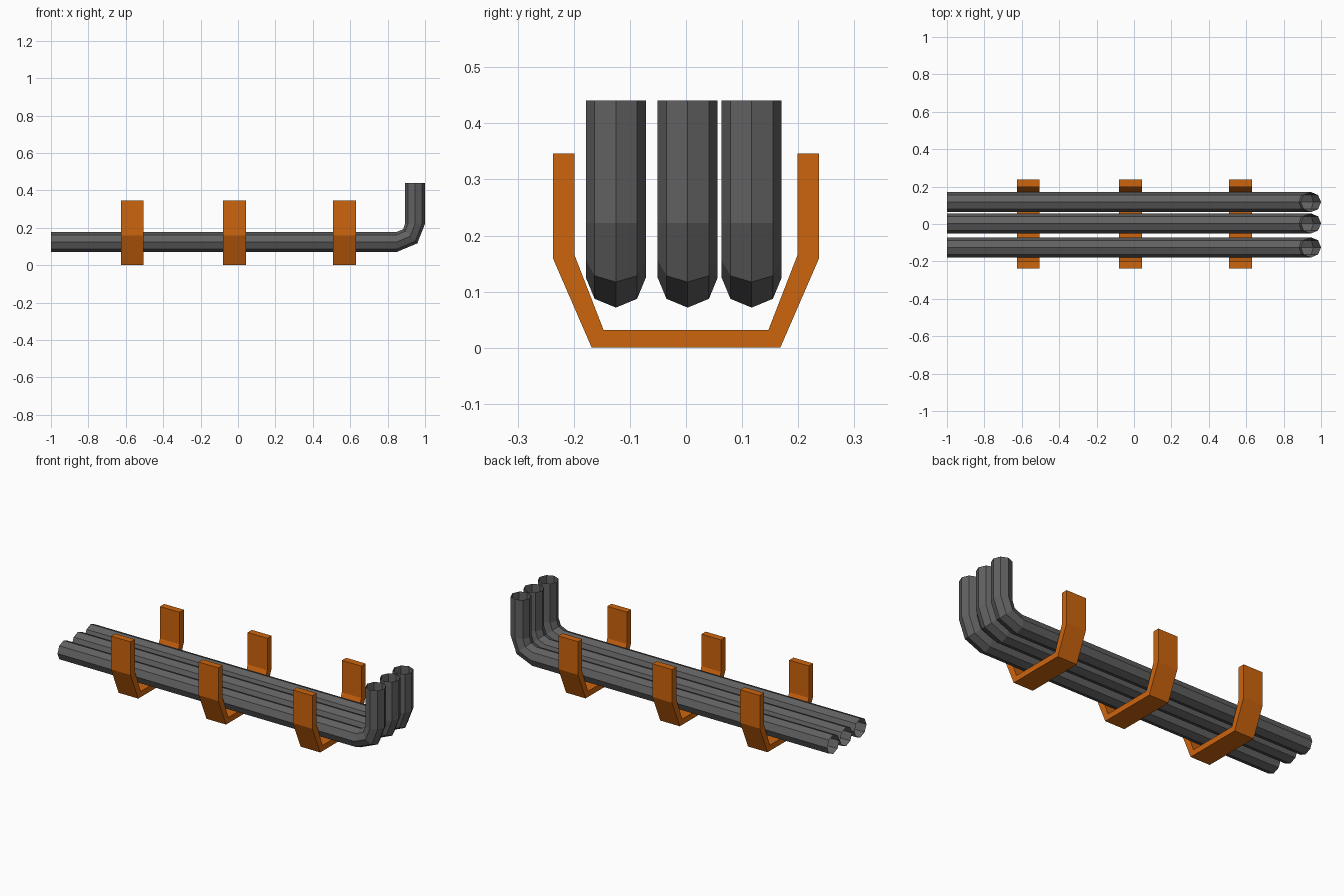
import bpy, bmesh, math
from mathutils import Vector

if "Cube" in bpy.data.objects:
    bpy.data.objects.remove(bpy.data.objects["Cube"])


def material(name, rgb):
    m = bpy.data.materials.new(name)
    m.diffuse_color = (*rgb, 1)
    m.use_nodes = True
    m.node_tree.nodes["Principled BSDF"].inputs["Base Color"].default_value = m.diffuse_color
    return m


ORANGE = material("orange bracket", (0.61, 0.13, 0.004))
GREY = material("dark grey pipe", (0.12, 0.12, 0.12))


def finish(name, bm, mat):
    bmesh.ops.recalc_face_normals(bm, faces=bm.faces)
    me = bpy.data.meshes.new(name)
    bm.to_mesh(me)
    bm.free()
    me.materials.append(mat)
    ob = bpy.data.objects.new(name, me)
    bpy.context.collection.objects.link(ob)
    return ob


# Open eight-sided pipe: horizontal run, two-segment elbow, short riser
R, SIDES = 0.0535, 8
PATH = [(-1.0, 0.125, 0), (0.85, 0.125, 0), (0.921, 0.155, 45),
        (0.9465, 0.222, 90), (0.9465, 0.441, 90)]  # x, z, heading


def pipe(name, y):
    bm = bmesh.new()
    rings = []
    for x, z, deg in PATH:
        h = math.radians(deg)
        up = Vector((-math.sin(h), 0, math.cos(h)))
        ring = []
        for i in range(SIDES):
            a = math.tau * i / SIDES
            p = Vector((x, y, z)) + up * (R * math.cos(a)) + Vector((0, R * math.sin(a), 0))
            ring.append(bm.verts.new(p))
        rings.append(ring)
    for a, b in zip(rings, rings[1:]):
        for i in range(SIDES):
            j = (i + 1) % SIDES
            # the heading is +x and the angle runs from up to +y
            bm.faces.new((a[i], b[i], b[j], a[j]))
    # open shell: make sure the faces point away from the pipe axis
    ob = finish(name, bm, GREY)
    f = ob.data.polygons[0]
    if f.normal.dot(f.center - Vector((f.center.x, y, 0.125))) < 0:
        ob.data.flip_normals()
    return ob


for n, y in (("front", -0.125), ("middle", 0.003), ("back", 0.117)):
    pipe(n + "_pipe", y)

# U-shaped hanger brackets: half profile mirrored, extruded along x
OUTER = [(0.237, 0.346), (0.237, 0.159), (0.168, 0.0)]
INNER = [(0.147, 0.032), (0.199, 0.166), (0.199, 0.346)]


def bracket(name, x, width=0.122):
    right = INNER + OUTER
    left = [(-y, z) for y, z in reversed(right)]
    bm = bmesh.new()
    ends = [[bm.verts.new((x + s * width / 2, y, z)) for y, z in right + left]
            for s in (-1, 1)]
    n = len(right)
    for i in range(2 * n):
        j = (i + 1) % (2 * n)
        bm.faces.new((ends[0][i], ends[0][j], ends[1][j], ends[1][i]))
    for e in ends:
        # end faces as quads between the inner and outer outline
        for i in range(n - 1):
            if i < 2:
                bm.faces.new((e[i], e[i + 1], e[n - 2 - i], e[n - 1 - i]))
                k = 2 * n - 1
                bm.faces.new((e[k - i], e[k - i - 1], e[k - (n - 2 - i)], e[k - (n - 1 - i)]))
        bm.faces.new((e[0], e[n - 1], e[n], e[2 * n - 1]))
    return finish(name, bm, ORANGE)


for n, x in (("left", -0.565), ("centre", -0.018), ("right", 0.569)):
    bracket(n + "_bracket", x)
